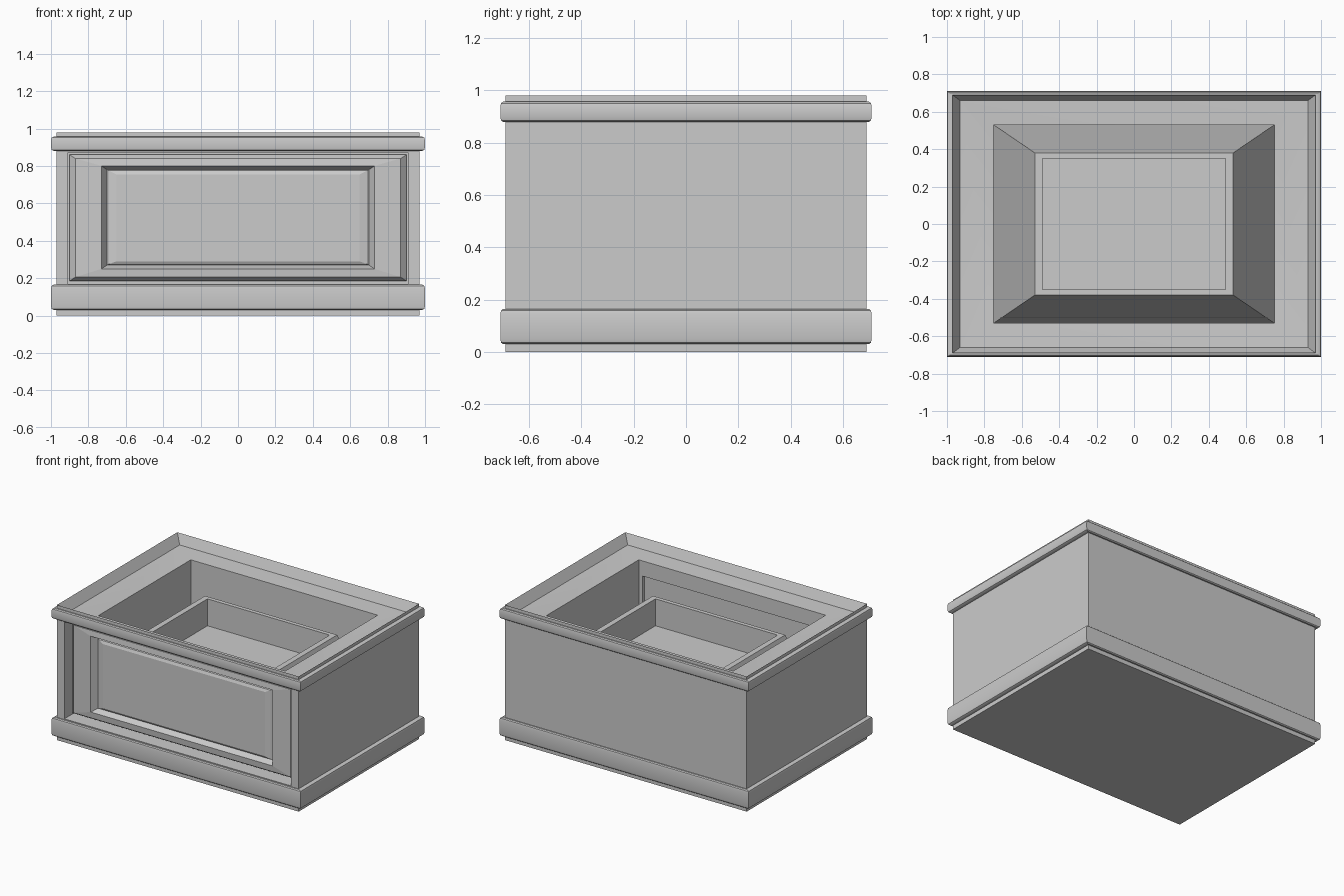
import bpy, bmesh

if "Cube" in bpy.data.objects:
    bpy.data.objects.remove(bpy.data.objects["Cube"])

def mesh_from_loops(name, loops, cap_ends=False):
    """Join four-cornered loops in order into a surface."""
    bm = bmesh.new()
    rows = [[bm.verts.new(p) for p in loop] for loop in loops]
    for a, b in zip(rows, rows[1:]):
        for i in range(4):
            j = (i + 1) % 4
            bm.faces.new((a[i], a[j], b[j], b[i]))
    if cap_ends:
        bm.faces.new(rows[0])
        bm.faces.new(rows[-1])
    bmesh.ops.recalc_face_normals(bm, faces=bm.faces)
    me = bpy.data.meshes.new(name)
    bm.to_mesh(me)
    bm.free()
    ob = bpy.data.objects.new(name, me)
    bpy.context.collection.objects.link(ob)
    return ob

def flat_loop(x, y, z):
    return [(-x, -y, z), (x, -y, z), (x, y, z), (-x, y, z)]

def front_loop(x, z0, z1, y):
    return [(-x, y, z0), (x, y, z0), (x, y, z1), (-x, y, z1)]

def box(name, x, z0, z1, y0, y1):
    return mesh_from_loops(name, [front_loop(x, z0, z1, y0), front_loop(x, z0, z1, y1)], True)

def moulding(z0, z1):
    """Rounded band standing 0.03 / 0.02 proud of the walls."""
    return [(.97, .69, z0), (.985, .70, z0), (.996, .707, z0 + .006), (1, .71, z0 + .02),
            (1, .71, z1 - .02), (.996, .707, z1 - .006), (.985, .70, z1), (.97, .69, z1)]

# Outer walls, sunken rim, cavity and the tapered inner tray in one profile
profile = [(.97, .69, 0)] + moulding(.03, .165) + moulding(.88, .957) + [
    (.97, .69, .98), (.93, .66, .91), (.75, .53, .90),
    (.75, .53, .16), (.53, .38, .755), (.49, .35, .755), (.49, .35, .56)]
body = mesh_from_loops("box_body", [flat_loop(*p) for p in profile], True)

# Front recess and the window behind the panel
for cutter in (box("recess_cutter", .91, .17, .872, -.8, -.58),
               box("window_cutter", .72, .26, .79, -.8, -.50)):
    cutter.hide_render = True
    cutter.hide_set(True)
    mod = body.modifiers.new("cut", 'BOOLEAN')
    mod.object = cutter
    mod.operation = 'DIFFERENCE'
    mod.solver = 'EXACT'

# Mitred frame inside the recess
frame = [(.90, .185, .86, -.57), (.90, .185, .86, -.61), (.87, .205, .84, -.64),
         (.73, .25, .80, -.645), (.70, .27, .78, -.60), (.70, .27, .78, -.57)]
mesh_from_loops("front_frame", [front_loop(*p) for p in frame + frame[:1]])

# Cushioned front panel
panel = [(.725, .255, .795, -.55), (.725, .255, .795, -.575), (.71, .265, .785, -.595),
         (.69, .275, .775, -.612), (.65, .29, .755, -.62)]
mesh_from_loops("front_panel", [front_loop(*p) for p in panel], True)

# Smooth only the soft mouldings
bpy.ops.object.select_all(action='DESELECT')
body.select_set(True)
bpy.context.view_layer.objects.active = body
bpy.ops.object.shade_smooth_by_angle(angle=0.6)
